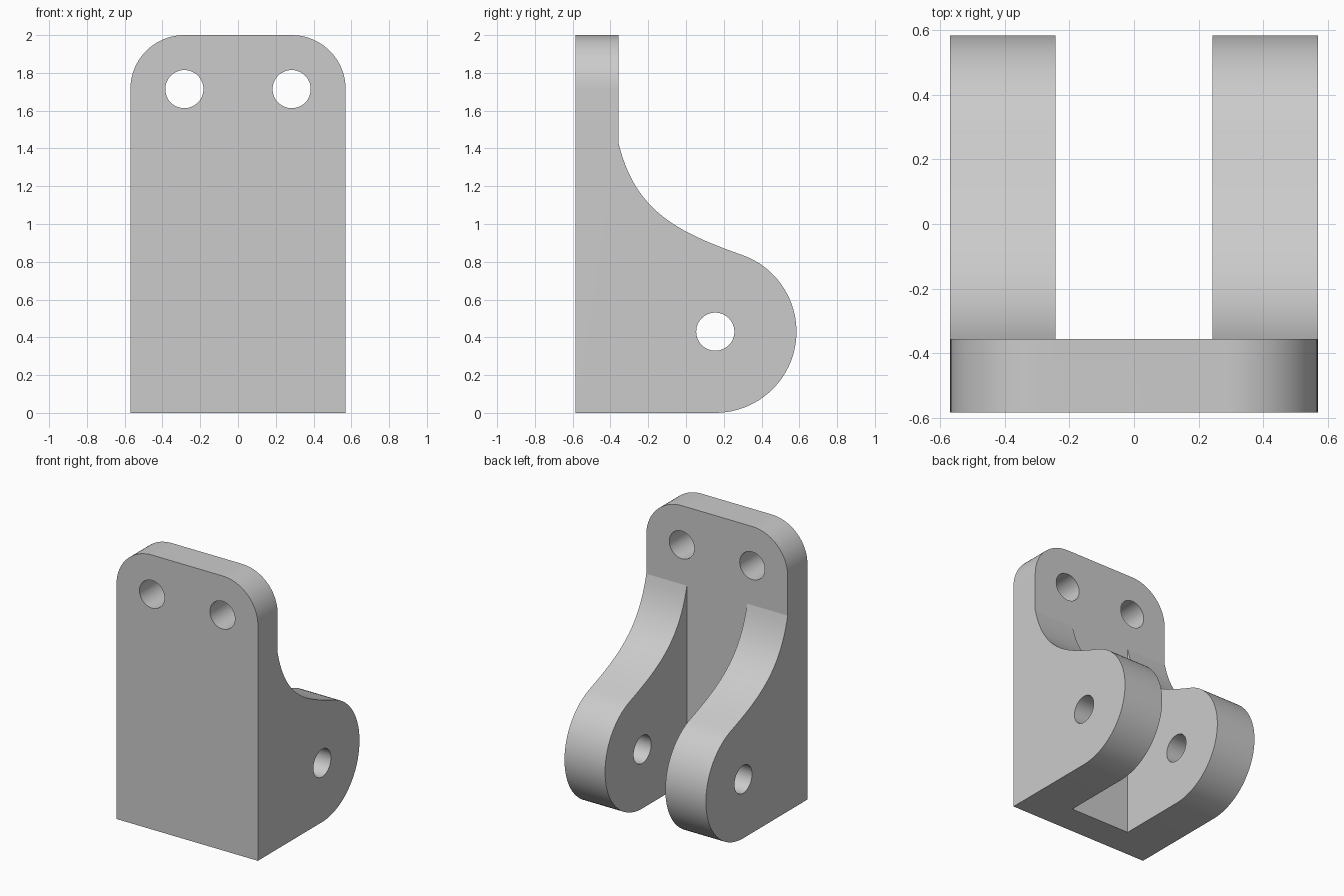
import bpy
import bmesh
from math import sin, cos, pi, radians
from mathutils import Vector, geometry

if "Cube" in bpy.data.objects:
    bpy.data.objects.remove(bpy.data.objects["Cube"], do_unlink=True)

HALF_WIDTH = 0.57
FRONT, PLATE_BACK = -0.585, -0.357
SLOT_HALF = 0.243
CORNER_R = 0.286
HOLE_R = 0.101
PIVOT = (0.155, 0.43)      # y, z of the arm pin hole
ARM_R = 0.43

grey = bpy.data.materials.new("plain grey")
grey.use_nodes = True
colour = (0.6, 0.6, 0.6, 1)
grey.diffuse_color = colour
grey.node_tree.nodes["Principled BSDF"].inputs["Base Color"].default_value = colour


def arc(cx, cy, r, start, end, steps):
    """Points on a circular arc, angles in degrees."""
    angles = [radians(start + (end - start) * i / steps) for i in range(steps + 1)]
    return [(cx + r * cos(a), cy + r * sin(a)) for a in angles]


def prism(name, outline, axis, low, high):
    """Extrude an outline along x (outline in y, z) or y (outline in x, z)."""
    def place(p, d):
        return (d, p[0], p[1]) if axis == "x" else (p[0], d, p[1])
    bm = bmesh.new()
    face = bm.faces.new([bm.verts.new(place(p, low)) for p in outline])
    ext = bmesh.ops.extrude_face_region(bm, geom=[face])
    moved = [v for v in ext["geom"] if isinstance(v, bmesh.types.BMVert)]
    shift = Vector(place((0, 0), high - low))
    bmesh.ops.translate(bm, verts=moved, vec=shift)
    bmesh.ops.recalc_face_normals(bm, faces=bm.faces)
    mesh = bpy.data.meshes.new(name)
    bm.to_mesh(mesh)
    bm.free()
    mesh.materials.append(grey)
    obj = bpy.data.objects.new(name, mesh)
    bpy.context.collection.objects.link(obj)
    return obj


def carve(target, cutter, operation="DIFFERENCE"):
    """Apply a boolean and discard the cutter."""
    cutter.hide_render = True
    mod = target.modifiers.new("carve", "BOOLEAN")
    mod.operation = operation
    mod.solver = "EXACT"
    mod.object = cutter
    bpy.context.view_layer.objects.active = target
    bpy.ops.object.modifier_apply(modifier=mod.name)
    bpy.data.objects.remove(cutter, do_unlink=True)


# Side profile: upright plate, sweeping shoulder and round arm end
lobe = arc(*PIVOT, ARM_R, -90, 72, 40)
shoulder = geometry.interpolate_bezier(
    Vector((*lobe[-1], 0)), Vector((-0.05, 0.96, 0)),
    Vector((-0.27, 1.07, 0)), Vector((PLATE_BACK, 1.427, 0)), 25)
profile = [(FRONT, 0)] + lobe + [(p.x, p.y) for p in shoulder[1:]]
profile += [(PLATE_BACK, 2), (FRONT, 2)]
bracket = prism("clevis_bracket", profile, "x", -1, 1)

# Front silhouette with rounded top corners
cx, cz = HALF_WIDTH - CORNER_R, 2 - CORNER_R
front = [(-HALF_WIDTH, -0.2), (HALF_WIDTH, -0.2)]
front += arc(cx, cz, CORNER_R, 0, 90, 20) + arc(-cx, cz, CORNER_R, 90, 180, 20)
carve(bracket, prism("front_outline", front, "y", -1, 1), "INTERSECT")

# Slot between the two arms
slot = [(-SLOT_HALF, -0.2), (SLOT_HALF, -0.2), (SLOT_HALF, 2.2), (-SLOT_HALF, 2.2)]
carve(bracket, prism("slot_cutter", slot, "y", PLATE_BACK, 1))

# Two plate holes and the pin hole through both arms
for side in (-1, 1):
    ring = arc(side * cx, cz, HOLE_R, 0, 360, 48)[:-1]
    carve(bracket, prism("plate_hole_cutter", ring, "y", -1, 1))
pin = arc(*PIVOT, HOLE_R, 0, 360, 48)[:-1]
carve(bracket, prism("pin_hole_cutter", pin, "x", -1, 1))

# Smooth curved walls, crisp edges
bpy.ops.object.select_all(action="DESELECT")
bracket.select_set(True)
bpy.context.view_layer.objects.active = bracket
bpy.ops.object.shade_smooth_by_angle(angle=radians(12))
